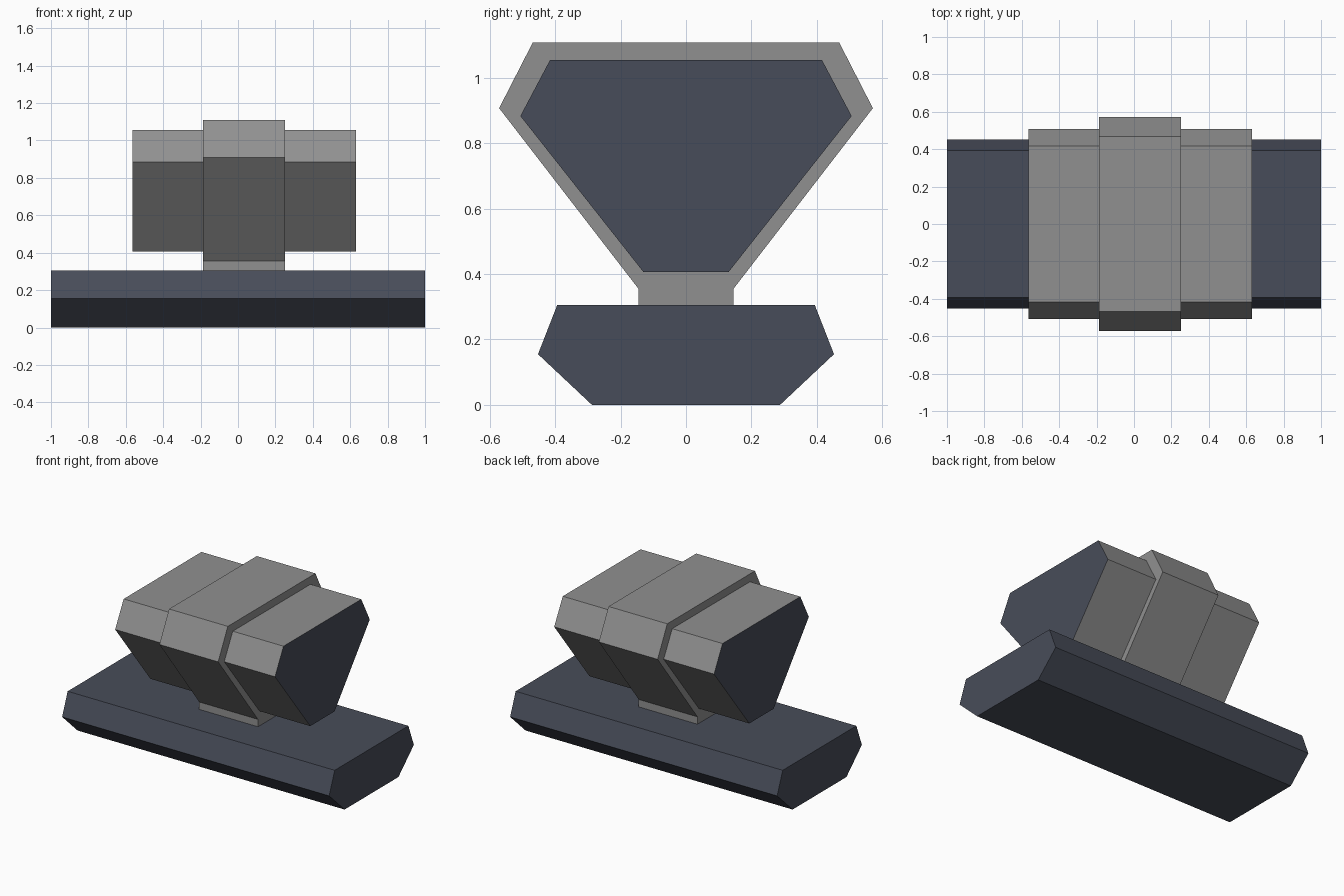
import bpy, bmesh

if "Cube" in bpy.data.objects:
    bpy.data.objects.remove(bpy.data.objects["Cube"])


def material(name, rgb):
    m = bpy.data.materials.new(name)
    m.diffuse_color = (*rgb, 1.0)
    m.use_nodes = True
    m.node_tree.nodes["Principled BSDF"].inputs["Base Color"].default_value = m.diffuse_color
    return m


GREY = material("mid grey", (0.28, 0.28, 0.28))
NAVY = material("dark slate blue", (0.064, 0.073, 0.1))


def prism(name, half_profile, x0, x1, side_mat, end_mat):
    """Mirror a (y, z) half profile, listed bottom to top, and extrude it along x."""
    outline = half_profile + [(-y, z) for y, z in reversed(half_profile)]
    bm = bmesh.new()
    face = bm.faces.new([bm.verts.new((x0, y, z)) for y, z in outline])
    out = bmesh.ops.extrude_face_region(bm, geom=[face], use_keep_orig=True)
    moved = [v for v in out["geom"] if isinstance(v, bmesh.types.BMVert)]
    bmesh.ops.translate(bm, verts=moved, vec=(x1 - x0, 0, 0))
    bmesh.ops.recalc_face_normals(bm, faces=bm.faces)
    for f in bm.faces:
        f.material_index = 1 if abs(f.normal.x) > 0.9 else 0
    mesh = bpy.data.meshes.new(name)
    bm.to_mesh(mesh)
    bm.free()
    mesh.materials.append(side_mat)
    mesh.materials.append(end_mat)
    obj = bpy.data.objects.new(name, mesh)
    bpy.context.collection.objects.link(obj)
    return obj


# Long six-sided foot
prism("base", [(0.288, 0), (0.453, 0.155), (0.394, 0.306)], -1, 1, NAVY, NAVY)

# Raised block with dark end faces
prism("head", [(0.13, 0.406), (0.507, 0.884), (0.416, 1.056)],
      -0.565, 0.632, GREY, NAVY)

# Wider band around the block, with its neck down to the base
prism("band_and_neck", [(0.146, 0.3), (0.146, 0.356), (0.572, 0.908), (0.469, 1.109)],
      -0.188, 0.252, GREY, GREY)
